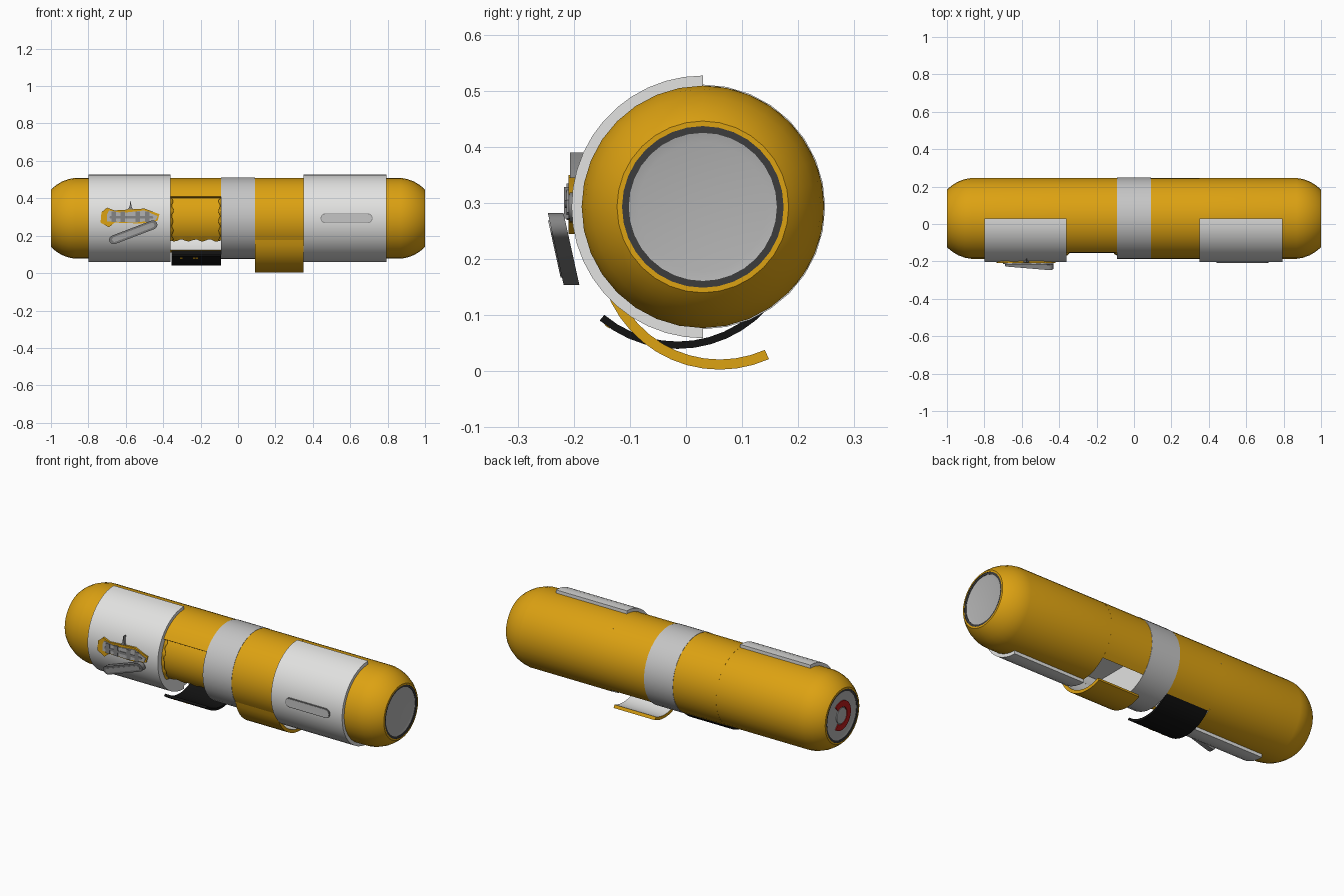
import bpy, bmesh, math, random

if "Cube" in bpy.data.objects:
    bpy.data.objects.remove(bpy.data.objects["Cube"])
random.seed(4)
CY, CZ, R = 0.03, 0.293, 0.216   # canister axis and radius


def mat(name, r, g, b):
    m = bpy.data.materials.new(name)
    m.diffuse_color = (r, g, b, 1)
    m.use_nodes = True
    m.node_tree.nodes["Principled BSDF"].inputs["Base Color"].default_value = m.diffuse_color
    return m


YELLOW = mat("amber_yellow", 0.72, 0.36, 0.006)
WHITE = mat("off_white", 0.76, 0.76, 0.75)
BAND = mat("band_grey", 0.56, 0.56, 0.56)
CAP = mat("cap_grey", 0.45, 0.45, 0.45)
DARK = mat("dark_grey", 0.045, 0.045, 0.045)
BLACK = mat("black", 0.006, 0.006, 0.006)
RED = mat("red", 0.5, 0.01, 0.01)
METAL = mat("metal_grey", 0.23, 0.23, 0.23)


def finish(name, bm, mats):
    bmesh.ops.remove_doubles(bm, verts=bm.verts, dist=1e-5)
    bmesh.ops.recalc_face_normals(bm, faces=bm.faces)
    me = bpy.data.meshes.new(name)
    bm.to_mesh(me)
    bm.free()
    for m in mats:
        me.materials.append(m)
    ob = bpy.data.objects.new(name, me)
    bpy.context.collection.objects.link(ob)
    bpy.ops.object.select_all(action='DESELECT')
    ob.select_set(True)
    bpy.context.view_layer.objects.active = ob
    bpy.ops.object.shade_smooth_by_angle(angle=math.radians(32))
    return ob


def polar(x, r, deg, cy=CY, cz=CZ):
    a = math.radians(deg)
    return (x, cy + r * math.cos(a), cz + r * math.sin(a))


def lathe(name, profile, mats, ids=None, n=32):
    """Revolve (x, radius) points about the canister axis."""
    bm = bmesh.new()
    rings = [[bm.verts.new(polar(x, r, 360 * i / n)) for i in range(n)]
             if r > 0 else [bm.verts.new((x, CY, CZ))] * n for x, r in profile]
    for k in range(len(rings) - 1):
        for i in range(n):
            j = (i + 1) % n
            vs = list(dict.fromkeys((rings[k][i], rings[k][j], rings[k + 1][j], rings[k + 1][i])))
            f = bm.faces.new(vs)
            f.material_index = ids[k] if ids else 0
    return finish(name, bm, mats)


def shell(name, x0, x1, r0, r1, a0, a1, mats, cy=CY, cz=CZ):
    """Thick curved plate; the second material is its inner side."""
    bm = bmesh.new()
    n = max(3, round(abs(a1 - a0) / 8))
    rows = [[bm.verts.new(polar(x, r, a0 + (a1 - a0) * i / n, cy, cz))
             for x, r in ((x0, r1), (x1, r1), (x1, r0), (x0, r0))] for i in range(n + 1)]
    for i in range(n):
        for k in range(4):
            l = (k + 1) % 4
            f = bm.faces.new((rows[i][k], rows[i][l], rows[i + 1][l], rows[i + 1][k]))
            f.material_index = 1 if k == 2 and len(mats) > 1 else 0
    bm.faces.new(rows[0])
    bm.faces.new(rows[-1])
    return finish(name, bm, mats)


def plate(name, outline, y0, y1, m, shear=0.0, zref=0.0):
    """Extrude an (x, z) outline from y0 to y1; shear leans it with height."""
    bm = bmesh.new()
    loops = [[bm.verts.new((x, y + shear * (z - zref), z)) for x, z in outline] for y in (y0, y1)]
    for l in loops:
        bm.faces.new(l)
    n = len(outline)
    for i in range(n):
        j = (i + 1) % n
        bm.faces.new((loops[0][i], loops[0][j], loops[1][j], loops[1][i]))
    return finish(name, bm, [m])


def pill(x0, z0, x1, z1, r, n=8):
    """Rounded bar outline between two centres."""
    t = math.atan2(z1 - z0, x1 - x0)
    pts = []
    for cx, cz, s in ((x1, z1, -0.5), (x0, z0, 0.5)):
        pts += [(cx + r * math.cos(t + math.pi * (s + i / n)),
                 cz + r * math.sin(t + math.pi * (s + i / n))) for i in range(n + 1)]
    return pts


# Domed ends with recessed caps
DOME = [(0.87, R), (0.905, 0.21), (0.94, 0.197), (0.97, 0.179), (0.99, 0.163), (1.0, 0.153),
        (1.0, 0.144), (0.998, 0.144), (0.998, 0.132), (0.996, 0.132), (0.992, 0.115), (0.992, 0)]
IDS = [0] * 6 + [1] * 3 + [2] * 2
for s, side, inner in ((1, "right", 0.35), (-1, "left", 0.36)):
    lathe(side + "_body_end", [(s * x, r) for x, r in [(inner, 0), (inner, R)] + DOME],
          [YELLOW, DARK, CAP, WHITE], [3, 0] + IDS)

# Red lock ring and button on the left cap
shell("red_lock_ring", -0.997, -0.990, 0.048, 0.082, 50, 310, [RED])
lathe("cap_button", [(-0.990, 0.044), (-0.997, 0.044), (-0.998, 0.038), (-0.998, 0)], [CAP])

# Grey centre band with pale bulkheads
lathe("centre_band", [(-0.09, 0), (-0.09, 0.218), (0.09, 0.218), (0.09, 0)], [BAND, WHITE], [1, 0, 1])

# Body shells around the two compartments
shell("right_compartment_shell", 0.09, 0.35, 0.2, R, -47, 213, [YELLOW, WHITE])
shell("left_compartment_shell", -0.36, -0.09, 0.2, R, -58, 147, [YELLOW, WHITE])
shell("recessed_filling", -0.36, -0.09, 0.165, 0.18, 135, 218, [YELLOW, WHITE])

# Pale compartment roof in the right bay
plate("right_compartment_roof", [(0.09, 0.25), (0.35, 0.25), (0.35, 0.26), (0.09, 0.26)],
      -0.16, 0.22, WHITE)

# Torn wavy lips round the recessed opening
for x, s, side in ((-0.36, 1, "left"), (-0.09, -1, "right")):
    bm = bmesh.new()
    rows = []
    for i in range(25):
        w = 0.006 + 0.006 * (1 + math.sin(i * 1.1)) * random.uniform(0.5, 1)
        a = 147 + 70 * i / 24
        rows.append([bm.verts.new(polar(x, 0.2, a)), bm.verts.new(polar(x + s * w, 0.19, a))])
    for p, q in zip(rows, rows[1:]):
        bm.faces.new((p[0], p[1], q[1], q[0]))
    finish(side + "_torn_lip", bm, [YELLOW])
bm = bmesh.new()
rows = []
for i in range(31):
    x = -0.36 + 0.27 * i / 30
    a = 221 + 2 * math.sin(i * 0.75) + random.uniform(-0.5, 0.5)
    rows.append([bm.verts.new(polar(x, 0.181, 213)), bm.verts.new(polar(x, 0.181, a))])
for p, q in zip(rows, rows[1:]):
    bm.faces.new((p[0], p[1], q[1], q[0]))
finish("lower_torn_lip", bm, [YELLOW])

# Swung-open hatches
shell("yellow_hatch", 0.09, 0.35, 0.198, R, 191, 294, [YELLOW, WHITE], 0.06, 0.219)
shell("black_hatch", -0.355, -0.09, 0.203, R, 230, 318, [BLACK], -0.015, 0.256)
for i, x in enumerate((-0.31, -0.24, -0.225)):
    shell("hatch_mark_%d" % (i + 1), x, x + 0.012, R - 0.001, R + 0.001, 233, 236,
          [YELLOW], -0.015, 0.256)

# White half-round saddles
shell("left_saddle", -0.80, -0.36, 0.214, 0.234, 90, 270, [WHITE])
shell("right_saddle", 0.35, 0.795, 0.214, 0.234, 90, 270, [WHITE])

# Raised slot on the right saddle
plate("slot_rim", pill(0.467, 0.293, 0.694, 0.293, 0.026), -0.208, -0.19, METAL)
plate("slot_panel", pill(0.467, 0.293, 0.694, 0.293, 0.022), -0.2095, -0.19, BAND)

# Latch mechanism on the left saddle
plate("latch_base", [(-0.735, 0.27), (-0.69, 0.245), (-0.66, 0.27), (-0.52, 0.265), (-0.43, 0.28),
                     (-0.42, 0.315), (-0.5, 0.345), (-0.66, 0.335), (-0.70, 0.35), (-0.73, 0.325)],
      -0.209, -0.185, YELLOW)
plate("latch_body", [(-0.70, 0.277), (-0.55, 0.27), (-0.44, 0.283), (-0.43, 0.305), (-0.5, 0.335),
                     (-0.62, 0.322), (-0.69, 0.335), (-0.70, 0.315)], -0.213, -0.19, CAP)
plate("latch_pin", [(-0.598, 0.33), (-0.555, 0.33), (-0.569, 0.355), (-0.574, 0.39), (-0.58, 0.355)],
      -0.207, -0.18, METAL)
plate("latch_rail", pill(-0.68, 0.298, -0.46, 0.298, 0.007), -0.216, -0.2, METAL)
for i, x in enumerate((-0.665, -0.615, -0.535, -0.485)):
    plate("latch_lug_%d" % (i + 1), [(x - 0.012, 0.272), (x + 0.012, 0.272),
                                     (x + 0.012, 0.328), (x - 0.012, 0.328)], -0.217, -0.19, METAL)

# Leaning lever below the latch
plate("lever", pill(-0.665, 0.178, -0.455, 0.258, 0.024), -0.226, -0.198, METAL, -0.22, 0.19)
plate("lever_inset", pill(-0.66, 0.18, -0.46, 0.256, 0.013), -0.2285, -0.22, CAP, -0.22, 0.19)
